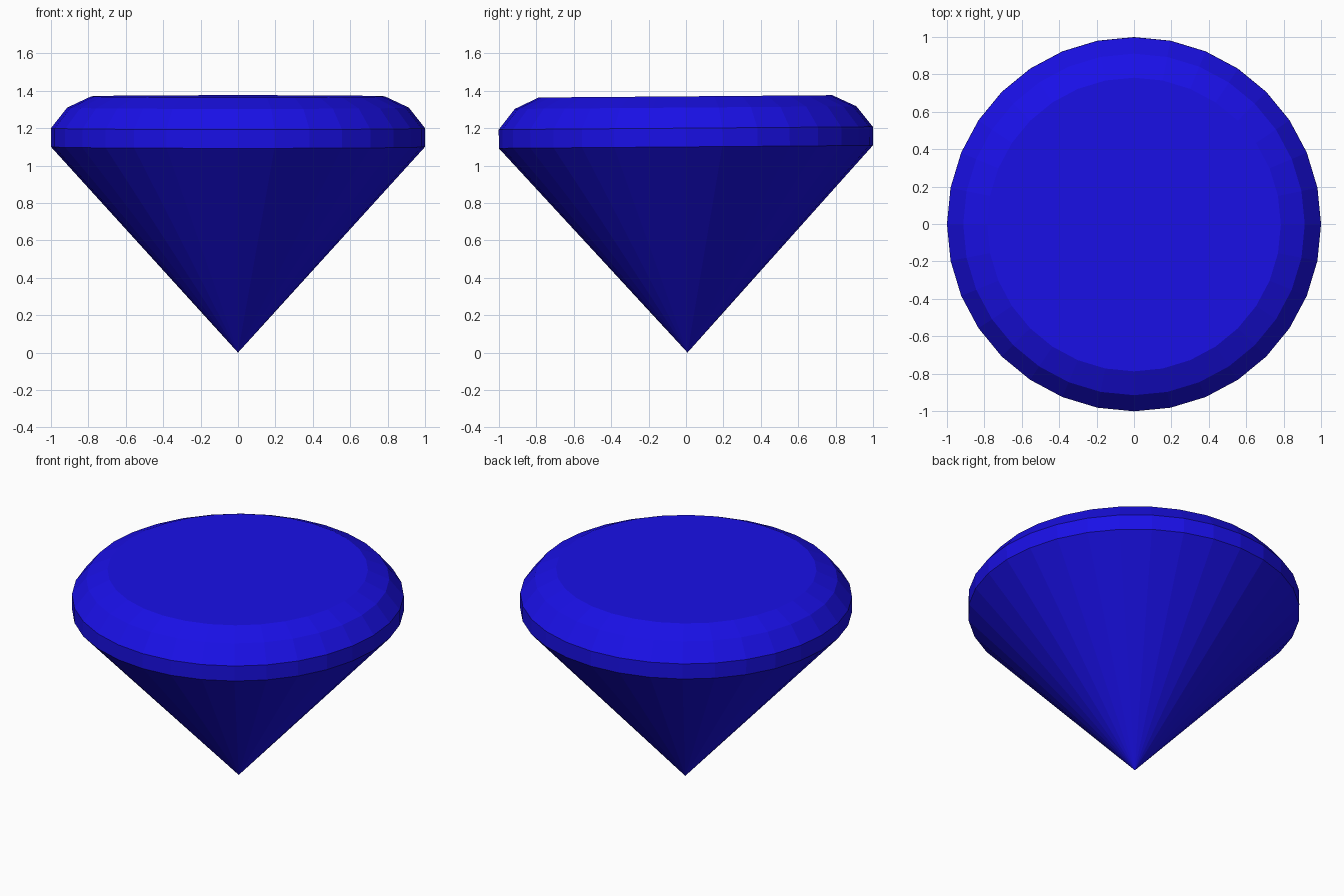
import bpy, bmesh, math

if "Cube" in bpy.data.objects:
    bpy.data.objects.remove(bpy.data.objects["Cube"])

SIDES = 32
# Radius and height of each ring: lower girdle, upper girdle, crown, table
RINGS = [(1.0, 1.10), (1.0, 1.20), (0.913, 1.31), (0.785, 1.37)]

bm = bmesh.new()

# Pointed tip and stacked rings
tip = bm.verts.new((0, 0, 0))
rings = []
for r, z in RINGS:
    rings.append([bm.verts.new((r * math.cos(2 * math.pi * i / SIDES),
                                r * math.sin(2 * math.pi * i / SIDES), z))
                  for i in range(SIDES)])

# Cone facets, girdle and crown bands
for i in range(SIDES):
    j = (i + 1) % SIDES
    bm.faces.new((tip, rings[0][j], rings[0][i]))
    for low, high in zip(rings, rings[1:]):
        bm.faces.new((low[i], low[j], high[j], high[i]))

# Flat table on top
bm.faces.new(rings[-1])
bmesh.ops.recalc_face_normals(bm, faces=bm.faces)

mesh = bpy.data.meshes.new("gemstone")
bm.to_mesh(mesh)
bm.free()
gem = bpy.data.objects.new("gemstone", mesh)
bpy.context.collection.objects.link(gem)

# The stone leans very slightly toward the front
gem.rotation_euler.x = math.radians(0.45)
gem.location.y = 0.008

blue = bpy.data.materials.new("gem_blue")
blue.diffuse_color = (0.01, 0.005, 0.8, 1)
blue.use_nodes = True
blue.node_tree.nodes["Principled BSDF"].inputs["Base Color"].default_value = blue.diffuse_color
mesh.materials.append(blue)
